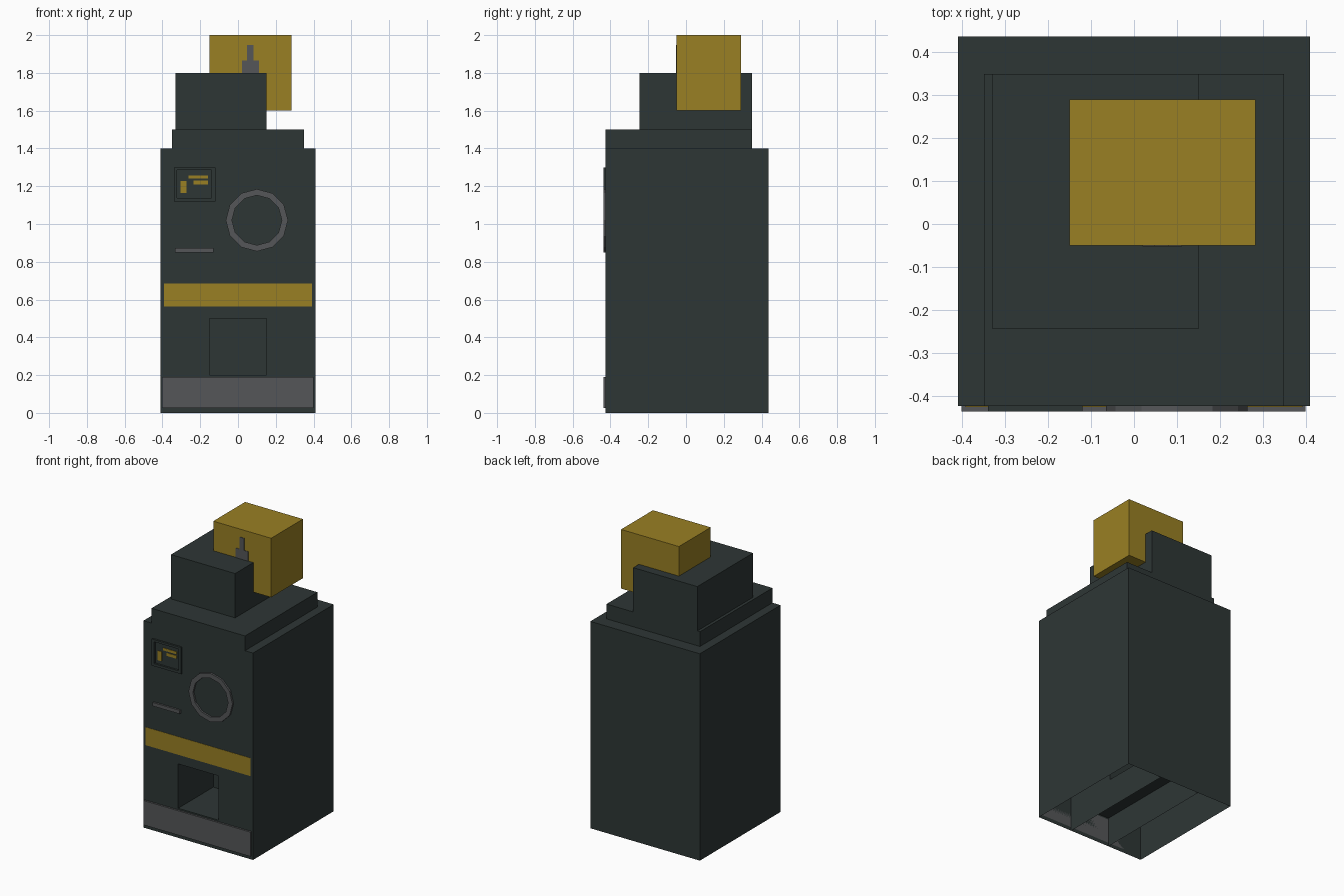
import bpy, bmesh, math

if "Cube" in bpy.data.objects:
    bpy.data.objects.remove(bpy.data.objects["Cube"])


def material(name, rgb):
    m = bpy.data.materials.new(name)
    m.diffuse_color = (*rgb, 1)
    m.use_nodes = True
    m.node_tree.nodes["Principled BSDF"].inputs["Base Color"].default_value = m.diffuse_color
    return m


DARK = material("dark_slate", (0.027, 0.037, 0.036))
GOLD = material("gold", (0.32, 0.215, 0.017))
GREY = material("mid_grey", (0.090, 0.094, 0.098))


def finish(name, bm, mat):
    me = bpy.data.meshes.new(name)
    bm.to_mesh(me)
    bm.free()
    me.materials.append(mat)
    ob = bpy.data.objects.new(name, me)
    bpy.context.collection.objects.link(ob)
    return ob


def box(name, x, y, z, mat):
    bm = bmesh.new()
    bmesh.ops.create_cube(bm, size=1)
    for v in bm.verts:
        v.co = [r[0] if c < 0 else r[1] for c, r in zip(v.co, (x, y, z))]
    return finish(name, bm, mat)


def sheet(bm, axis, pos, a, b, sign):
    """Flat rectangle across one axis, facing along sign."""
    pts = []
    for u, w in ((a[0], b[0]), (a[1], b[0]), (a[1], b[1]), (a[0], b[1])):
        p = [u, w]
        p.insert(axis, pos)
        pts.append(bm.verts.new(p))
    f = bm.faces.new(pts)
    f.normal_update()
    if f.normal[axis] * sign < 0:
        f.normal_flip()


def ring(name, outer, inner, y0, y1, mat):
    """Raised flat ring between two matching (x, z) outlines, open behind."""
    bm = bmesh.new()
    loops = [[bm.verts.new((px, y, pz)) for px, pz in pts]
             for pts, y in ((outer, y0), (outer, y1), (inner, y1), (inner, y0))]
    n = len(outer)
    for A, B in zip(loops, loops[1:]):
        for i in range(n):
            j = (i + 1) % n
            bm.faces.new((A[i], A[j], B[j], B[i]))
    return finish(name, bm, mat)


W, F, B, N = 0.41, -0.425, 0.4375, 0.15   # half width, front, back, niche half width
P = -0.4375                               # front of raised trim
D = -0.05                                 # back of niche

# Cabinet shell, open below, with a dispensing niche and a central floor channel
bm = bmesh.new()
xs, zs = (-W, -N, N, W), (0, 0.2, 0.5, 1.4)
for i in range(3):
    for k in range(3):
        if (i, k) != (1, 1):
            sheet(bm, 1, F, xs[i:i + 2], zs[k:k + 2], -1)
sheet(bm, 1, B, (-W, W), (0, 1.4), 1)
sheet(bm, 2, 1.4, (-W, W), (F, B), 1)
for s in (-1, 1):
    sheet(bm, 0, s * W, (F, B), (0, 1.4), s)
    sheet(bm, 0, s * N, (F, D), (0.2, 0.5), -s)
    sheet(bm, 0, s * N, (F, B), (0, 0.2), s)
sheet(bm, 1, D, (-N, N), (0.2, 0.5), -1)
sheet(bm, 2, 0.5, (-N, N), (F, D), -1)
sheet(bm, 2, 0.2, (-N, N), (F, B), 1)
bmesh.ops.remove_doubles(bm, verts=bm.verts[:], dist=1e-5)
finish("cabinet", bm, DARK)

# Stepped top
box("top_step", (-0.35, 0.35), (F, 0.35), (1.4, 1.5), DARK)
box("upper_block", (-0.33, 0.15), (-0.245, 0.35), (1.5, 1.8), DARK)
box("gold_head", (-0.15, 0.283), (-0.05, 0.29), (1.6, 2.0), GOLD)
box("head_mark_base", (0.02, 0.112), (-0.053, -0.05), (1.8, 1.865), GREY)
box("head_mark_stem", (0.047, 0.082), (-0.053, -0.05), (1.865, 1.947), GREY)

# Round porthole trim
circles = [[(0.1 + r * math.cos(i * math.pi / 6), 1.02 + r * math.sin(i * math.pi / 6))
            for i in range(12)] for r in (0.165, 0.132)]
ring("porthole_ring", *circles, F, P, GREY)

# Display frame with indicator bars
rects = [[(x0, z0), (x1, z0), (x1, z1), (x0, z1)]
         for x0, x1, z0, z1 in ((-0.34, -0.12, 1.12, 1.30), (-0.322, -0.14, 1.138, 1.285))]
ring("display_frame", *rects, F, P, DARK)
for i, (x, z) in enumerate((((-0.305, -0.273), (1.163, 1.227)),
                            ((-0.263, -0.16), (1.24, 1.257)),
                            ((-0.235, -0.16), (1.21, 1.23)))):
    box(f"indicator_{i + 1}", x, (F - 0.003, F), z, GOLD)

# Front trim plates
box("slot_bar", (-0.333, -0.13), (P, F), (0.848, 0.872), GREY)
box("gold_stripe", (-0.393, 0.393), (F - 0.002, F), (0.563, 0.685), GOLD)
box("kick_plate", (-0.402, 0.4), (P, F), (0.025, 0.19), GREY)
